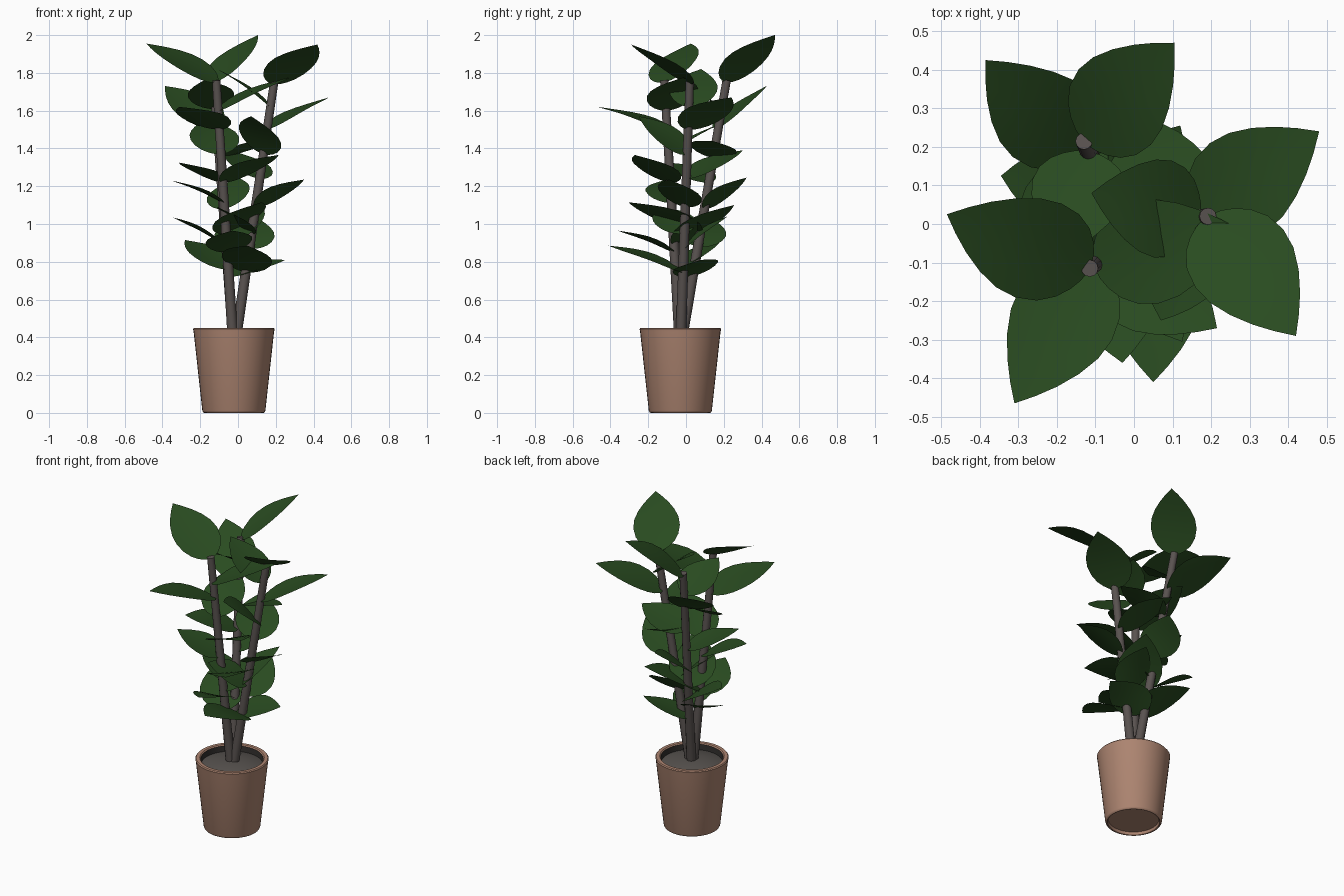
import bpy, bmesh, math
from mathutils import Vector, Matrix

if "Cube" in bpy.data.objects:
    bpy.data.objects.remove(bpy.data.objects["Cube"])


def material(name, rgb):
    m = bpy.data.materials.new(name)
    m.diffuse_color = (*rgb, 1)
    m.use_nodes = True
    m.node_tree.nodes["Principled BSDF"].inputs["Base Color"].default_value = m.diffuse_color
    return m


GREEN = material("leaf green", (0.022, 0.07, 0.0145))
BARK = material("stem grey brown", (0.1, 0.085, 0.08))
CLAY = material("terracotta", (0.42, 0.235, 0.165))
SOIL = material("soil", (0.095, 0.085, 0.078))
WALL = material("damp inner wall", (0.03, 0.027, 0.025))


def make_object(name, bm, mats, angle=40):
    mesh = bpy.data.meshes.new(name)
    bm.to_mesh(mesh)
    bm.free()
    ob = bpy.data.objects.new(name, mesh)
    bpy.context.collection.objects.link(ob)
    for m in mats:
        mesh.materials.append(m)
    bpy.ops.object.select_all(action='DESELECT')
    ob.select_set(True)
    bpy.context.view_layer.objects.active = ob
    bpy.ops.object.shade_smooth_by_angle(angle=math.radians(angle))
    return ob


def lathe(name, profile, centre, mats, segments=40, slot=lambda k: 0):
    """Spin (radius, z) points about a vertical axis, capping both ends."""
    bm = bmesh.new()
    rings = []
    for r, z in profile:
        rings.append([bm.verts.new((centre[0] + r * math.cos(2 * math.pi * i / segments),
                                    centre[1] + r * math.sin(2 * math.pi * i / segments), z))
                      for i in range(segments)])
    for k in range(len(rings) - 1):
        for i in range(segments):
            j = (i + 1) % segments
            f = bm.faces.new((rings[k][i], rings[k][j], rings[k + 1][j], rings[k + 1][i]))
            f.material_index = slot(k)
    bm.faces.new(list(reversed(rings[0])))
    bm.faces.new(rings[-1]).material_index = slot(len(rings))
    return make_object(name, bm, mats)


# Pot: recessed foot, tapered wall, rounded rim, dark inner wall, domed soil
lathe("pot", [(0.148, 0.02), (0.152, 0.002), (0.157, 0.0), (0.163, 0.003), (0.167, 0.012),
              (0.213, 0.43), (0.216, 0.444), (0.211, 0.45), (0.190, 0.45), (0.184, 0.444),
              (0.181, 0.408), (0.13, 0.424), (0.07, 0.434), (0.02, 0.437)],
      (-0.022, -0.03), [CLAY, WALL, SOIL],
      slot=lambda k: 0 if k < 9 else 1 if k == 9 else 2)


# Tapered, slightly leaning stems
def make_stem(name, base, top, sides=12):
    axis = (top - base).normalized()
    u = axis.cross(Vector((0, 1, 0))).normalized()
    v = axis.cross(u)
    bm = bmesh.new()
    rings = []
    for p, r in ((base, 0.028), (top, 0.022)):
        rings.append([bm.verts.new(p + r * (u * math.cos(2 * math.pi * i / sides)
                                            + v * math.sin(2 * math.pi * i / sides)))
                      for i in range(sides)])
    for i in range(sides):
        j = (i + 1) % sides
        bm.faces.new((rings[0][i], rings[0][j], rings[1][j], rings[1][i]))
    bm.faces.new(rings[0])
    bm.faces.new(rings[1])
    bmesh.ops.recalc_face_normals(bm, faces=bm.faces)
    make_object(name, bm, [BARK])


# Leaf outline: position along the midrib, share of the greatest half width
OUTLINE = [(0, 0.07), (0.02, 0.29), (0.06, 0.5), (0.13, 0.73), (0.24, 0.92), (0.38, 1.0),
           (0.52, 0.95), (0.66, 0.78), (0.79, 0.54), (0.9, 0.28), (1, 0.005)]
ACROSS = (-1, -0.5, 0, 0.5, 1)


def make_leaf(name, base, tip, stem_axis, roll):
    """Broad pointed leaf, gently arched; a positive roll lowers its left edge."""
    d = tip - base
    length = d.length
    half = 0.09 + 0.108 * length
    d.normalize()
    side = Matrix.Rotation(math.radians(-roll), 3, d) @ stem_axis.cross(d).normalized()
    up = d.cross(side)
    bm = bmesh.new()
    rows = []
    for t, w in OUTLINE:
        arch = 0.03 * length * math.sin(math.pi * t)
        rows.append([bm.verts.new(base + d * (t * length) + side * (half * w * s)
                                  + up * (arch + 0.008 * (w * s) ** 2))
                     for s in ACROSS])
    for a, b in zip(rows, rows[1:]):
        for i in range(len(ACROSS) - 1):
            bm.faces.new((a[i], b[i], b[i + 1], a[i + 1]))
    bmesh.ops.recalc_face_normals(bm, faces=bm.faces)
    if sum(f.normal.dot(up) for f in bm.faces) < 0:
        bmesh.ops.reverse_faces(bm, faces=bm.faces)
    make_object(name, bm, [GREEN], 60)


def grow(label, base, top, leaves):
    """One stem with its leaves, top down, each as (joint height, tip, roll)."""
    base, top = Vector(base), Vector(top)
    make_stem(label + "_stem", base, top)
    axis = (top - base).normalized()
    for n, (z, tip, roll) in enumerate(leaves, 1):
        joint = base.lerp(top, (z - base.z) / (top.z - base.z))
        make_leaf(f"{label}_leaf_{n}", joint, Vector(tip), axis, roll)


grow("front", (-0.027, -0.034, 0.39), (-0.115, -0.115, 1.76), [
    (1.75, (-0.485, 0.025, 1.955), 7), (1.60, (0.275, -0.015, 1.775), 0),
    (1.50, (-0.31, -0.465, 1.62), 0), (1.37, (-0.18, 0.23, 1.55), 0),
    (1.22, (0.215, -0.27, 1.365), 10), (1.11, (-0.35, -0.12, 1.23), -4),
    (0.89, (0.12, 0.255, 1.10), 5), (0.85, (-0.03, -0.36, 0.965), 0),
    (0.76, (-0.28, 0.18, 0.915), 0)])

grow("back", (-0.025, -0.022, 0.39), (-0.13, 0.215, 1.76), [
    (1.75, (0.105, 0.47, 2.0), -6), (1.61, (-0.18, -0.08, 1.76), 0),
    (1.51, (-0.385, 0.425, 1.73), 22), (1.35, (0.22, 0.14, 1.44), 0),
    (1.22, (-0.31, -0.10, 1.325), 15), (1.08, (0.0, 0.32, 1.245), -2),
    (0.95, (0.125, -0.305, 1.115), -9), (0.88, (-0.345, 0.125, 1.035), 0),
    (0.725, (0.25, 0.08, 0.81), -22)])

grow("right", (-0.012, -0.028, 0.39), (0.192, 0.02, 1.755), [
    (1.74, (0.42, -0.29, 1.95), -3), (1.62, (-0.11, 0.08, 1.82), 0),
    (1.50, (0.48, 0.24, 1.67), 10), (1.37, (0.07, -0.25, 1.57), 9),
    (1.24, (-0.04, 0.30, 1.39), 3), (1.09, (0.35, -0.09, 1.235), 4),
    (0.95, (-0.11, -0.15, 1.09), 8), (0.87, (0.09, 0.22, 1.04), 0),
    (0.745, (0.05, -0.41, 0.885), 0)])
